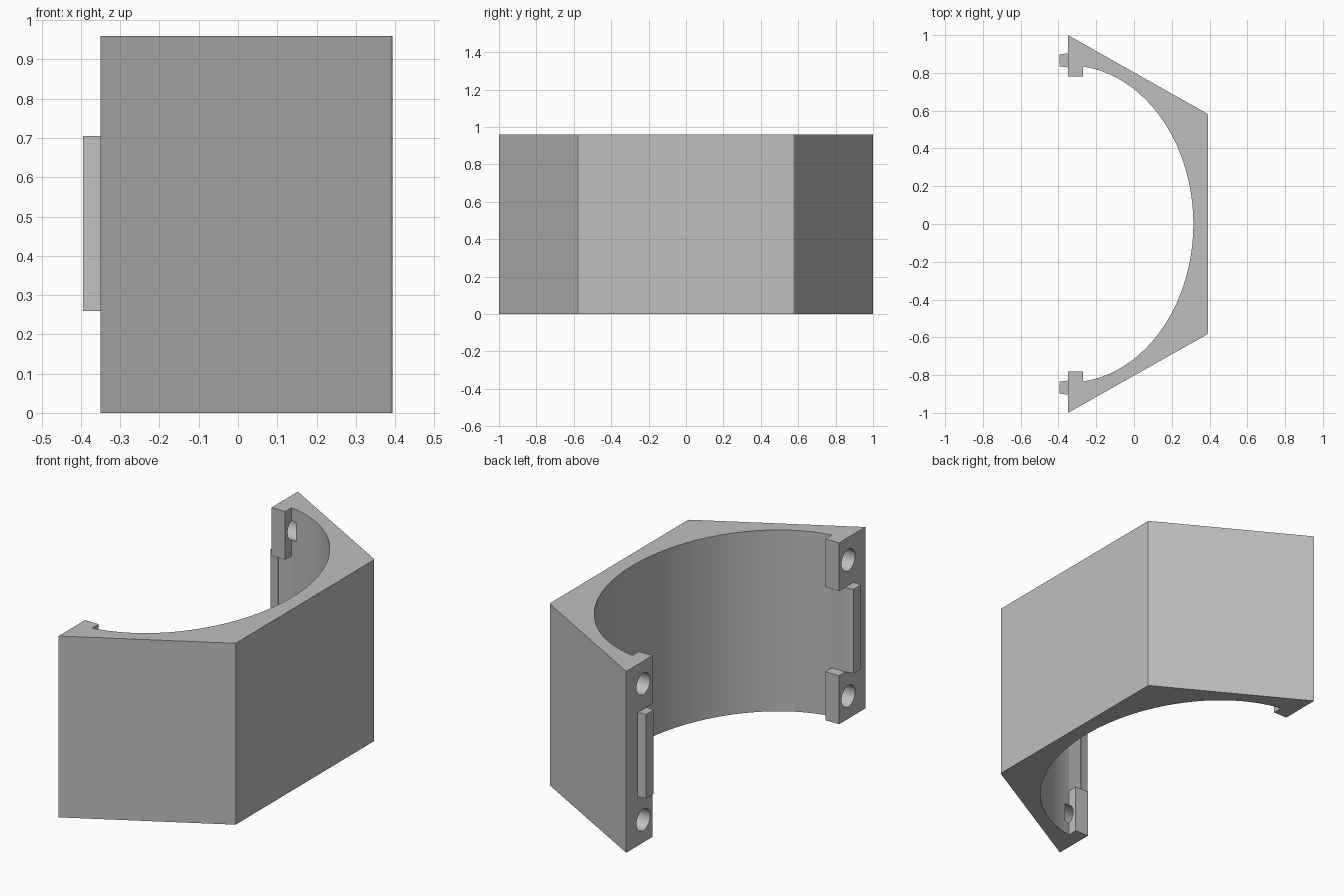
import bpy, bmesh, math

cube = bpy.data.objects.get("Cube")
if cube:
    bpy.data.objects.remove(cube, do_unlink=True)

HEIGHT = 0.96
END_X = -0.35                     # flat mating faces of the half shell
TAB_X, TAB_Y = -0.27, 0.78        # inner corner of the screw tabs
BORE_A, BORE_B = 0.664, 0.84      # bore radii along x and y
TAB_LOW, TAB_HIGH = 0.257, 0.705  # gap between the lower and upper tabs

grey = bpy.data.materials.new("plain grey")
grey.use_nodes = True
colour = (0.52, 0.52, 0.52, 1)
grey.diffuse_color = colour
grey.node_tree.nodes["Principled BSDF"].inputs["Base Color"].default_value = colour


def prism(name, outline, z0, z1):
    """Extrude a closed xy outline from z0 to z1."""
    bm = bmesh.new()
    face = bm.faces.new([bm.verts.new((x, y, z0)) for x, y in outline])
    top = bmesh.ops.extrude_face_region(bm, geom=[face])["geom"]
    verts = [v for v in top if isinstance(v, bmesh.types.BMVert)]
    bmesh.ops.translate(bm, verts=verts, vec=(0, 0, z1 - z0))
    bmesh.ops.recalc_face_normals(bm, faces=bm.faces)
    mesh = bpy.data.meshes.new(name)
    bm.to_mesh(mesh)
    bm.free()
    mesh.materials.append(grey)
    obj = bpy.data.objects.new(name, mesh)
    bpy.context.collection.objects.link(obj)
    return obj


def select_only(obj):
    bpy.ops.object.select_all(action="DESELECT")
    obj.select_set(True)
    bpy.context.view_layer.objects.active = obj


def cut(obj, cutter):
    """Subtract the cutter from the object and discard it."""
    cutter.hide_render = True
    mod = obj.modifiers.new("cut", "BOOLEAN")
    mod.operation, mod.solver, mod.object = "DIFFERENCE", "EXACT", cutter
    select_only(obj)
    bpy.ops.object.modifier_apply(modifier=mod.name)
    bpy.data.objects.remove(cutter, do_unlink=True)


# Half-hexagon shell with an oval bore and inward tabs at both ends
outer = [(END_X, -1), (0.388, -0.584), (0.393, -0.577)]
outer += [(x, -y) for x, y in reversed(outer)]
tab = [(END_X, TAB_Y), (TAB_X, TAB_Y)]
start = math.acos((TAB_X - END_X) / BORE_A)
STEPS = 72
bore = []
for i in range(STEPS + 1):
    a = start * (1 - 2 * i / STEPS)
    bore.append((END_X + BORE_A * math.cos(a), BORE_B * math.sin(a)))
shell = prism("shell", outer + tab + bore + [(x, -y) for x, y in reversed(tab)], 0, HEIGHT)

for side in (1, -1):
    # Clear the middle of each tab strip, leaving a tab at top and bottom
    gap = [(-0.4, side * 0.7), (-0.265, side * 0.7), (-0.265, side * 0.833), (-0.4, side * 0.833)]
    cut(shell, prism("tab_gap_cutter", gap, TAB_LOW, TAB_HIGH))
    # Blind screw holes in the mating faces
    for z in (0.12, HEIGHT - 0.12):
        bpy.ops.mesh.primitive_cylinder_add(
            vertices=32, radius=0.057, depth=0.22,
            location=(END_X, side * 0.857, z), rotation=(0, math.pi / 2, 0))
        drill = bpy.context.object
        drill.name = "screw_hole_cutter"
        drill.data.materials.append(grey)
        cut(shell, drill)

select_only(shell)
bpy.ops.object.shade_smooth_by_angle(angle=math.radians(20))

# Slightly tapered locating ribs on the mating faces
for side, label in ((1, "back"), (-1, "front")):
    rib = [(-0.345, 0.828), (-0.345, 0.904), (-0.395, 0.898), (-0.395, 0.835)]
    prism(label + "_locating_rib", [(x, side * y) for x, y in rib], 0.26, 0.705)
